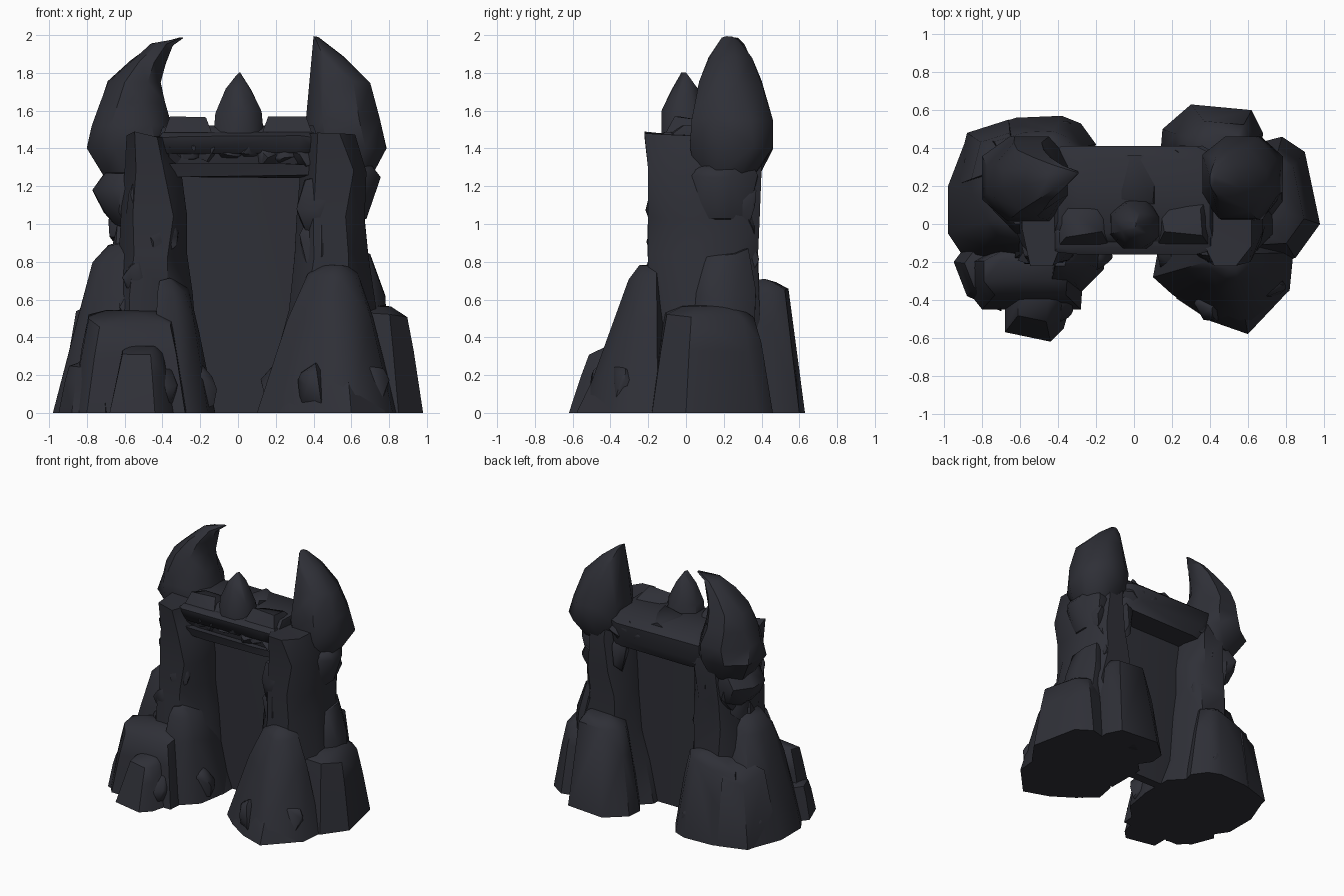
import bpy, bmesh, random
from mathutils import Vector

random.seed(11)
stone = bpy.data.materials.new("dark_slate_stone")
stone.diffuse_color = (0.028, 0.029, 0.038, 1)
OCT = [(.3, 0), (.7, 0), (1, .3), (1, .7), (.7, 1), (.3, 1), (0, .7), (0, .3)]


def link(name, bm):
    bmesh.ops.recalc_face_normals(bm, faces=bm.faces)
    me = bpy.data.meshes.new(name)
    bm.to_mesh(me)
    bm.free()
    me.materials.append(stone)
    bpy.context.collection.objects.link(bpy.data.objects.new(name, me))


def hull(name, pts):
    """Convex hull of points as one chiselled stone."""
    bm = bmesh.new()
    for p in pts:
        bm.verts.new(p)
    bmesh.ops.convex_hull(bm, input=bm.verts)
    bmesh.ops.delete(bm, geom=[v for v in bm.verts if not v.link_faces], context='VERTS')
    link(name, bm)


def rock(name, *rings, jitter=0.03, cut=0.3, loft=False):
    """Stone from stacked chamfered rings (z, x0, x1, y0, y1); loft allows waists."""
    layers = []
    for z, x0, x1, y0, y1 in rings:
        ring = []
        for u, v in OCT:
            u = {.3: cut, .7: 1 - cut}.get(u, u)
            v = {.3: cut, .7: 1 - cut}.get(v, v)
            u += random.uniform(-.08, .08) if u not in (0, 1) else 0
            v += random.uniform(-.08, .08) if v not in (0, 1) else 0
            dz = random.uniform(-jitter, jitter) if z > 0.02 else 0
            ring.append((x0 + u * (x1 - x0), y0 + v * (y1 - y0), z + dz))
        layers.append(ring)
    if not loft:
        return hull(name, sum(layers, []))
    bm = bmesh.new()
    vs = [[bm.verts.new(p) for p in r] for r in layers]
    for a, b in zip(vs, vs[1:]):
        for i in range(8):
            j = (i + 1) % 8
            bm.faces.new((a[i], a[j], b[j], b[i]))
    bm.faces.new(vs[0])
    bm.faces.new(vs[-1])
    bmesh.ops.triangulate(bm, faces=bm.faces)
    link(name, bm)


def chip(name, c, s, n=16):
    """Small irregular boulder."""
    pts = []
    for _ in range(n):
        v = Vector([random.gauss(0, 1) for _ in range(3)]).normalized()
        p = [c[k] + v[k] * s[k] for k in range(3)]
        pts.append((p[0], p[1], max(p[2], 0)))
    hull(name, pts)


def foot(name, poly, h, top, shrink, slope=(0, 0)):
    """Foot stone: ground outline, bulging waist, uneven sloping crown."""
    def level(s, z, rough):
        for x, y in poly:
            dx, dy = (x - top[0]) * s, (y - top[1]) * s
            dz = dx * slope[0] + dy * slope[1]
            yield (top[0] + dx, top[1] + dy, z + min(0, dz) + random.uniform(-rough, 0))
    mid = 1 - (1 - shrink) * .6
    hull(name, [(x, y, 0) for x, y in poly] + list(level(mid, h * .68, h * .16))
         + list(level(shrink, h * .94, h * .06)) + list(level(shrink * .6, h, .03)))


# pillar shafts
rock("left_shaft", (0, -.72, -.12, -.22, .40), (.25, -.7, -.21, -.22, .40), (.62, -.66, -.24, -.21, .39),
     (.85, -.63, -.27, -.2, .38), (1.05, -.62, -.27, -.19, .38), (1.28, -.6, -.3, -.2, .4),
     (1.47, -.59, -.36, -.22, .38), jitter=.02, loft=True, cut=.25)
rock("right_shaft", (0, .13, .75, -.22, .40), (.3, .2, .74, -.22, .4), (.55, .27, .73, -.21, .39),
     (.83, .3, .69, -.2, .38), (1.02, .31, .67, -.2, .39), (1.28, .33, .68, -.2, .4),
     (1.47, .36, .62, -.22, .38), jitter=.02, loft=True, cut=.25)
# collars under the horns
rock("left_collar", (1.0, -.65, -.4, .0, .32), (1.06, -.71, -.38, -.03, .36),
     (1.19, -.77, -.38, -.05, .38), (1.28, -.7, -.4, 0, .36), jitter=.015)
rock("right_collar", (1.02, .45, .68, .05, .32), (1.12, .4, .7, .05, .3),
     (1.25, .4, .755, -.02, .38), (1.3, .4, .71, 0, .36), jitter=.015)

# horns as smooth lofts bending inward
rock("left_horn", (1.24, -.7, -.36, .06, .38), (1.4, -.8, -.33, .01, .46), (1.52, -.775, -.35, .02, .46),
     (1.64, -.73, -.385, .04, .43), (1.75, -.69, -.41, .07, .39), (1.86, -.57, -.38, .12, .35),
     (1.95, -.46, -.345, .18, .31), (1.983, -.31, -.292, .26, .28), jitter=.006, loft=True)
rock("right_horn", (1.25, .4, .7, .06, .36), (1.4, .36, .785, .02, .46), (1.55, .36, .75, .03, .46),
     (1.75, .38, .70, .07, .40), (1.88, .39, .555, .12, .35), (1.985, .40, .425, .19, .28), jitter=.012)

# stepped feet, plan outlines read from above
foot("left_foot_side", [(-.98, .2), (-.98, -.05), (-.88, -.2), (-.6, -.25), (-.4, .1), (-.55, .42), (-.88, .46)],
     .94, (-.56, .08), .5, (.4, 0))
foot("left_foot_back", [(-.88, .48), (-.62, .56), (-.38, .57), (-.28, .53), (-.2, .42), (-.3, .1), (-.7, .1)],
     .66, (-.5, .36), .62, (.2, -.2))
foot("left_foot_front", [(-.88, -.2), (-.88, -.35), (-.8, -.45), (-.5, -.45), (-.28, -.45), (-.27, -.3), (-.3, -.1),
                         (-.7, -.1)], .56, (-.56, -.18), .72, (0, .2))
foot("left_foot_toe", [(-.68, -.45), (-.68, -.57), (-.44, -.62), (-.37, -.55), (-.3, -.3), (-.6, -.25)],
     .37, (-.5, -.34), .62, (0, .2))
foot("left_foot_inner", [(-.28, -.36), (-.16, -.24), (-.12, 0), (-.16, .2), (-.4, .1), (-.45, -.36)],
     .72, (-.4, -.16), .5)
foot("left_foot_corner", [(-.95, -.2), (-.88, -.38), (-.7, -.46), (-.6, -.2), (-.8, 0)], .27, (-.76, -.22), .7)
foot("left_foot_outer_back", [(-.95, .2), (-.88, .48), (-.66, .55), (-.55, .3)], .62, (-.64, .32), .7, (.3, -.3))
foot("right_foot_side", [(.85, -.18), (.98, 0), (.9, .38), (.78, .46), (.55, .4), (.5, -.2)],
     .59, (.68, .1), .72, (-.2, 0))
foot("right_foot_back", [(.15, .5), (.3, .63), (.62, .6), (.68, .48), (.65, .2), (.3, .15), (.14, .38)],
     .71, (.5, .38), .65)
foot("right_foot_front", [(.1, -.28), (.2, -.37), (.4, -.51), (.6, -.56), (.82, -.35), (.84, -.15), (.5, 0), (.13, -.12)],
     .8, (.52, -.16), .36, (0, .2))
foot("right_foot_toe", [(.22, -.39), (.4, -.51), (.6, -.58), (.78, -.39), (.6, -.2), (.35, -.2)],
     .36, (.55, -.3), .45)
rock("right_buttress", (.4, .5, .79, .0, .36), (.62, .5, .78, .0, .37), (.84, .5, .7, .04, .33))

# lintel with ragged brow, lip and crown
rock("lintel", (1.26, -.42, .42, -.09, .36), (1.34, -.42, .42, -.11, .41), (1.46, -.42, .42, -.12, .41),
     (1.52, -.4, .4, -.05, .34), jitter=.008, cut=.12)
rock("lintel_brow", (1.38, -.42, .42, -.14, 0), (1.46, -.42, .42, -.16, 0), (1.48, -.4, .4, -.13, 0), jitter=.012, cut=.15)
rock("lintel_lip", (1.25, -.4, .4, -.13, .02), (1.31, -.4, .4, -.15, .04), jitter=.012, cut=.15)
rock("crown_spike", (1.45, -.13, .14, -.13, .13), (1.6, -.12, .125, -.13, .11), (1.7, -.065, .07, -.08, .06),
     (1.785, -.012, .012, -.025, .01), jitter=.02)
hull("left_merlon", [(-.4, -.12, 1.46), (-.13, -.12, 1.46), (-.4, .15, 1.46), (-.15, .12, 1.46), (-.36, -.07, 1.57),
                     (-.17, -.04, 1.565), (-.33, .06, 1.54), (-.2, .07, 1.53)])
hull("right_merlon", [(.12, -.12, 1.46), (.4, -.12, 1.46), (.13, .12, 1.46), (.4, .15, 1.46), (.16, -.04, 1.57),
                      (.36, -.06, 1.57), (.2, .06, 1.54), (.35, .08, 1.55)])
hull("back_ridge", [(-.1, .08, 1.47), (.12, .08, 1.47), (-.11, .36, 1.47), (.12, .36, 1.47), (.1, .12, 1.55),
                    (0, .36, 1.53), (-.06, .14, 1.53)])

# dark wall closing the doorway
rock("doorway_wall", (0, -.4, .4, .1, .17), (1.3, -.4, .4, .1, .17), jitter=0, cut=.15)

# half-buried chips on shafts, feet, and lintel faces
for s, side in ((-1, "left"), (1, "right")):
    for i in range(8):
        chip(side + "_shaft_chip", (s * random.uniform(.38, .55), (-.14, .32)[i % 2], .55 + .09 * i),
             (.1, .075, random.uniform(.12, .2)))
    for i in range(4):
        chip(side + "_side_chip", (s * .6, .05 + .08 * i, .75 + .12 * i), (.09, .1, .14))
    for x, y in ((.42, -.42), (.7, -.32), (.8, .3), (.4, .46), (.22, -.16)):
        chip(side + "_base_chip", (s * x, y, .12), (.11, .1, .15), 24)
for i in range(8):
    x = -.35 + .1 * i
    chip("lintel_chip", (x, -.085, random.uniform(1.34, 1.4)), (.08, .07, .07))
    chip("lintel_back_chip", (x, .355, random.uniform(1.34, 1.43)), (.09, .06, .07))

# soft shading with crisp chiselled edges
bpy.ops.object.select_all(action='SELECT')
bpy.context.view_layer.objects.active = bpy.context.selected_objects[0]
bpy.ops.object.shade_smooth_by_angle(angle=0.75)
